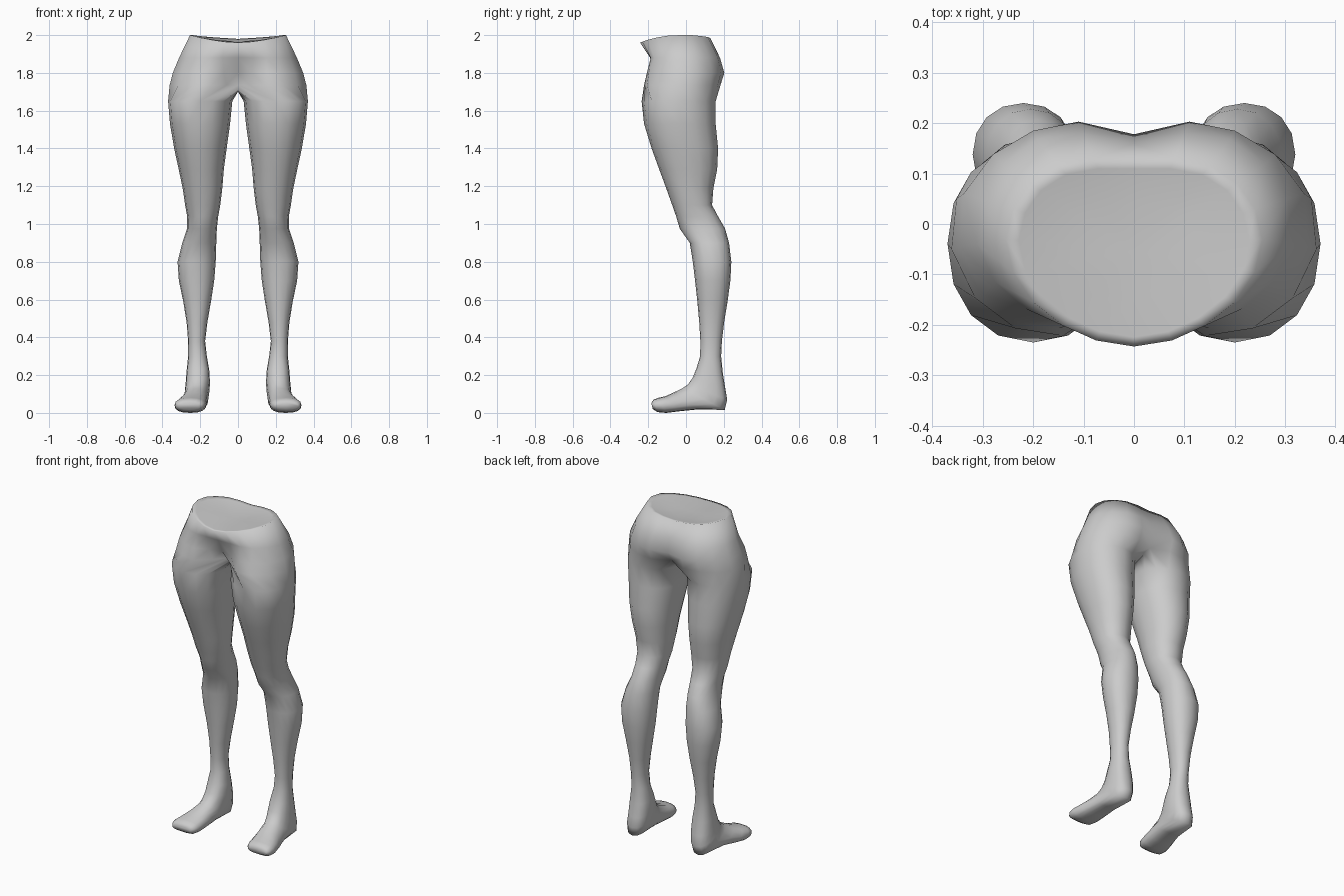
import bpy, bmesh, math

skin = bpy.data.materials.new("plain_grey")
skin.diffuse_color = (0.6, 0.6, 0.6, 1)

bm = bmesh.new()

# Waist and hips: half sections running from front centre round the hip to back centre
waist = [(0, -.243, 1.96), (.075, -.231, 1.965), (.14, -.202, 1.975), (.20, -.155, 1.987),
         (.24, -.095, 1.997), (.254, -.03, 2.0), (.24, .03, 2.0), (.205, .08, 1.995),
         (.15, .115, 1.99), (.08, .128, 1.985), (0, .128, 1.98)]
hips = [
    (1.88, [(0, -.19), (.08, -.187), (.15, -.187), (.215, -.168), (.275, -.115), (.312, -.04),
            (.305, .05), (.26, .12), (.19, .168), (.10, .18), (0, .16)]),
    (1.80, [(0, -.155), (.075, -.175), (.15, -.207), (.225, -.197), (.30, -.14), (.345, -.045),
            (.338, .06), (.28, .138), (.20, .185), (.11, .203), (0, .178)]),
    (1.735, [(0, -.09), (.06, -.155), (.14, -.222), (.235, -.207), (.315, -.147), (.362, -.05),
             (.352, .05), (.29, .128), (.21, .168), (.11, .183), (0, .135)]),
]

# Thigh to ankle sections: inner x, outer x, front y, back y, height
leg = [
    (.03, .37, -.235, .157, 1.65), (.042, .36, -.222, .157, 1.53), (.06, .338, -.182, .17, 1.40),
    (.075, .314, -.142, .165, 1.29), (.083, .293, -.105, .145, 1.19), (.094, .28, -.073, .138, 1.10),
    (.105, .269, -.052, .17, 1.04), (.112, .27, -.033, .207, .975), (.115, .295, .02, .228, .90),
    (.118, .32, .036, .24, .80), (.126, .313, .048, .235, .70), (.143, .29, .06, .22, .59),
    (.162, .272, .07, .202, .48), (.174, .264, .076, .19, .38), (.165, .264, .075, .186, .30),
]

# Foot sections: inner x, outer x, upper (y, z), lower (y, z)
foot = [
    (.152, .272, .055, .235, .195, .21), (.148, .277, .035, .185, .208, .13),
    (.152, .282, .01, .15, .218, .07), (.157, .288, -.02, .13, .205, .016),
    (.162, .302, -.065, .108, .06, .018), (.165, .325, -.11, .088, -.04, .008),
    (.17, .336, -.145, .08, -.105, 0), (.178, .333, -.172, .07, -.15, .004),
    (.195, .32, -.184, .052, -.176, .02),
]

SIDES, OUTER = 16, 11


def section(xi, xo, fy, fz, by, bz, power):
    """Closed rounded section, starting at the front inner corner."""
    ring = []
    for i in range(SIDES):
        a = math.radians(-112.5 + 22.5 * i)
        c, s = (math.copysign(abs(v) ** power, v) if abs(v) > 1e-6 else 0
                for v in (math.cos(a), math.sin(a)))
        ring.append(bm.verts.new(((xi + xo) / 2 + (xo - xi) / 2 * c,
                                  (fy + by) / 2 + (by - fy) / 2 * s,
                                  (fz + bz) / 2 + (bz - fz) / 2 * s)))
    return ring


def bridge(a, b, closed):
    n = len(a)
    for i in range(n if closed else n - 1):
        j = (i + 1) % n
        bm.faces.new((a[i], a[j], b[j], b[i]))


# Dished top of the waist
cy = -.055
middle = bm.verts.new((0, cy, 1.966))
inner = []
for k, drop in ((.5, .75), (.9, .2)):
    inner.append([bm.verts.new((x * k, cy + (y - cy) * k, z + (1.966 - z) * drop))
                  for x, y, z in waist])
for i in range(OUTER - 1):
    bm.faces.new((middle, inner[0][i], inner[0][i + 1]))
rim = [bm.verts.new(p) for p in waist]
bridge(inner[0], inner[1], False)
bridge(inner[1], rim, False)

# Hips
last = rim
for z, pts in hips:
    ring = [bm.verts.new((x, y, z)) for x, y in pts]
    bridge(last, ring, False)
    last = ring

# Crotch line turns the open hip section into the closed thigh section
crotch = [bm.verts.new((0, y, z)) for y, z in
          ((.09, 1.715), (.05, 1.705), (.01, 1.70), (-.03, 1.70), (-.065, 1.712))]
last = last + crotch

# Leg and foot
for xi, xo, fy, by, z in leg:
    ring = section(xi, xo, fy, z, by, z, .93)
    bridge(last, ring, True)
    last = ring
for xi, xo, fy, fz, by, bz in foot:
    ring = section(xi, xo, fy, fz, by, bz, .82)
    bridge(last, ring, True)
    last = ring
bm.faces.new(last)

bmesh.ops.recalc_face_normals(bm, faces=bm.faces)
# Outward check on the dished top
if middle.link_faces[0].normal.z < 0:
    bmesh.ops.reverse_faces(bm, faces=bm.faces)
for f in bm.faces:
    f.smooth = True

mesh = bpy.data.meshes.new("hips_and_legs")
bm.to_mesh(mesh)
bm.free()
mesh.materials.append(skin)
body = bpy.data.objects.new("hips_and_legs", mesh)
bpy.context.collection.objects.link(body)

# Second leg
mirror = body.modifiers.new("mirror", 'MIRROR')
mirror.use_axis[0] = True
mirror.use_mirror_merge = True
mirror.merge_threshold = .001
